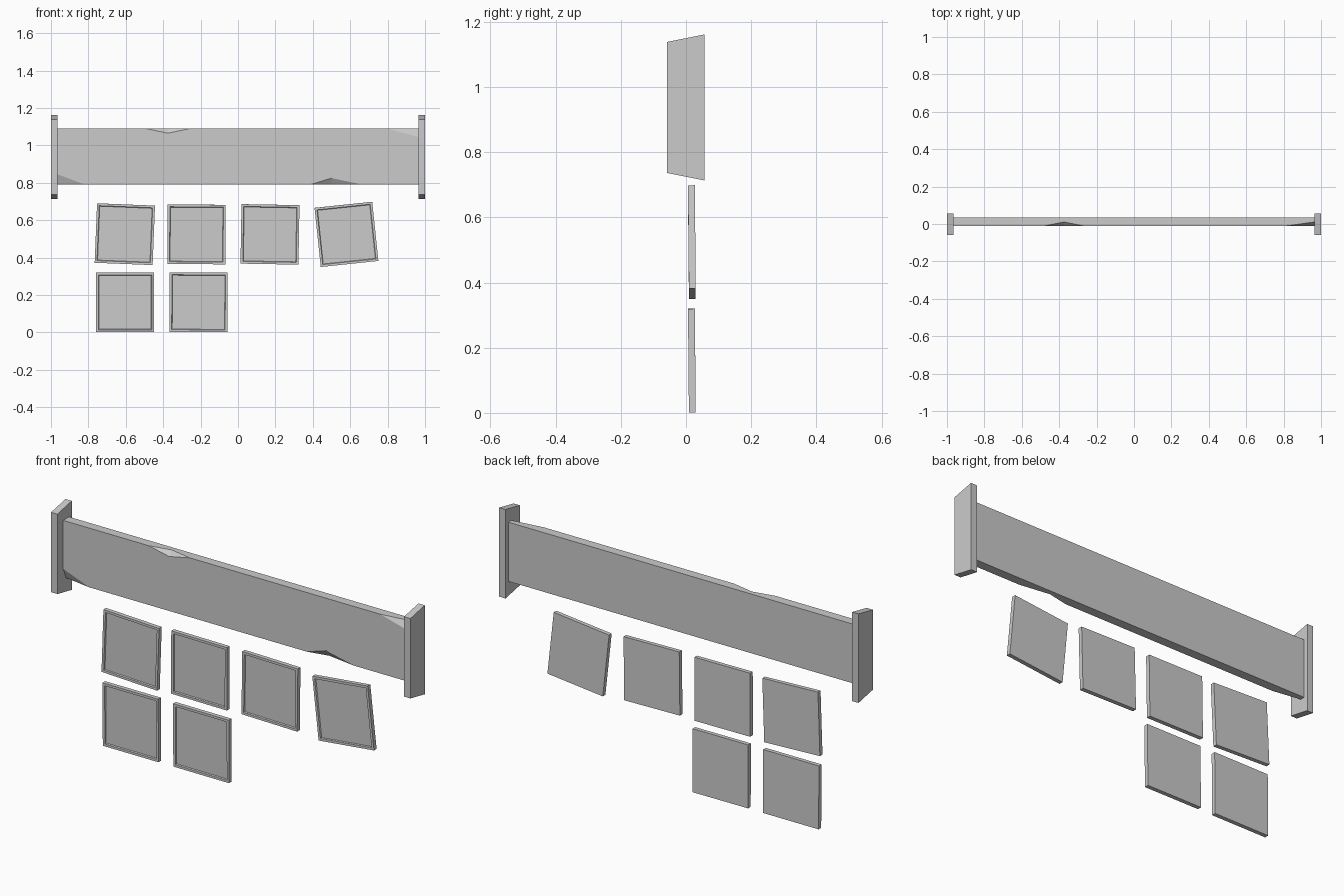
import bpy, bmesh
from math import radians
from mathutils import Matrix

if "Cube" in bpy.data.objects:
    bpy.data.objects.remove(bpy.data.objects["Cube"])


def finish(name, bm):
    bmesh.ops.recalc_face_normals(bm, faces=bm.faces[:])
    mesh = bpy.data.meshes.new(name)
    bm.to_mesh(mesh)
    bm.free()
    obj = bpy.data.objects.new(name, mesh)
    bpy.context.collection.objects.link(obj)
    return obj


# Beam: a plank with two chipped corners and two chipped long edges
X, FRONT, BACK, DEEP, LOW, TOP = 0.965, -0.012, 0.035, 0.011, 0.791, 1.089
outline = dict(A=(-X, .845), B=(-.82, LOW), C=(.39, LOW), D=(.5, .825),
               E=(.66, LOW), F=(X, LOW), G=(X, 1.045), H=(.8, TOP),
               I=(-.26, TOP), J=(-.375, 1.065), K=(-.49, TOP), L=(-X, TOP))
bm = bmesh.new()
v = {k: bm.verts.new((x, FRONT, z)) for k, (x, z) in outline.items()}
for k, x, z in (("a", -X, LOW), ("d", .5, LOW), ("g", X, TOP), ("j", -.375, TOP)):
    v[k] = bm.verts.new((x, DEEP, z))
for k, x, z in (("1", -X, LOW), ("2", X, LOW), ("3", X, TOP), ("4", -X, TOP)):
    v[k] = bm.verts.new((x, BACK, z))
for loop in ("ABCDEFGHIJKL", "aBCdEF21", "HIjKL43g", "FGg32", "LAa14", "1234",
             "AaB", "CdD", "DdE", "GHg", "IJj", "JKj"):
    bm.faces.new([v[k] for k in loop])
finish("beam", bm)

# End plates: slanted profile, taller at the back
profile = [(-.058, .736), (.057, .713), (.057, 1.161), (-.058, 1.138)]
for name, x in (("left_end_plate", -1.0), ("right_end_plate", .965)):
    bm = bmesh.new()
    face = bm.faces.new([bm.verts.new((x, y, z)) for y, z in profile])
    ext = bmesh.ops.extrude_face_region(bm, geom=[face], use_keep_orig=True)
    moved = [e for e in ext["geom"] if isinstance(e, bmesh.types.BMVert)]
    bmesh.ops.translate(bm, verts=moved, vec=(.035, 0, 0))
    finish(name, bm)


# Hanging tiles: slabs with a shallow recessed front panel
def tile(name, x, z, turn):
    bm = bmesh.new()
    bmesh.ops.create_cube(bm, size=1, matrix=Matrix.Diagonal((.31, .021, .318, 1)))
    bm.normal_update()
    front = [f for f in bm.faces if f.normal.y < -.9]
    bmesh.ops.inset_region(bm, faces=front, thickness=.017)
    bmesh.ops.inset_region(bm, faces=front, thickness=.004, depth=-.006)
    obj = finish(name, bm)
    obj.location = (x, .018, z)
    obj.rotation_euler = (radians(.5), radians(turn), 0)


for i, (x, z, turn) in enumerate([(-.605, .525, 2.3), (-.222, .524, .4),
                                  (.171, .524, 1), (.58, .524, -6),
                                  (-.604, .161, 0), (-.211, .161, .2)]):
    tile(f"tile_{i + 1}", x, z, turn)
